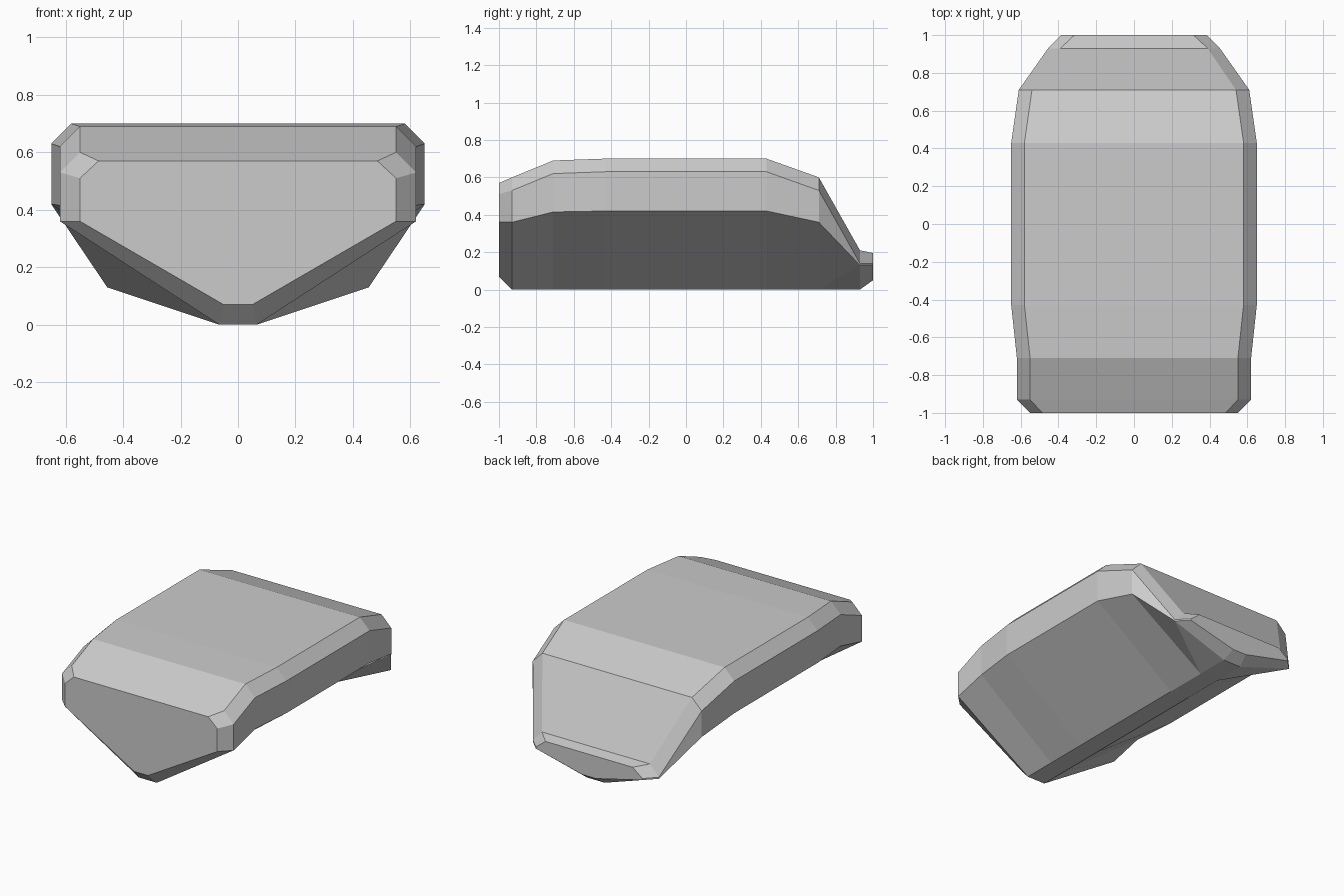
import bpy, bmesh

if "Cube" in bpy.data.objects:
    bpy.data.objects.remove(bpy.data.objects["Cube"])

# Hull stations: y, keel half-width, keel z, side half-width,
# side bottom z, side top z, deck half-width, deck z
stations = [
    (-1.00, 0.050, 0.07, 0.550, 0.360, 0.51, 0.485, 0.570),
    (-0.93, 0.065, 0.00, 0.620, 0.360, 0.53, 0.550, 0.600),
    (-0.71, 0.065, 0.00, 0.620, 0.415, 0.62, 0.550, 0.690),
    (-0.43, 0.065, 0.00, 0.650, 0.420, 0.63, 0.580, 0.700),
    (0.43, 0.065, 0.00, 0.650, 0.420, 0.63, 0.580, 0.700),
    (0.71, 0.065, 0.00, 0.610, 0.360, 0.53, 0.540, 0.600),
    (0.93, 0.065, 0.00, 0.455, 0.130, 0.14, 0.390, 0.210),
    (1.00, 0.050, 0.05, 0.385, 0.130, 0.14, 0.315, 0.195),
]


def ring(bm, y, keel, keel_z, side, low_z, high_z, deck, deck_z):
    """One mirrored cross-section, counter-clockwise seen from the front."""
    right = [(keel, keel_z), (side, low_z), (side, high_z), (deck, deck_z)]
    outline = right + [(-x, z) for x, z in reversed(right)]
    return [bm.verts.new((x, y, z)) for x, z in outline]


bm = bmesh.new()
rings = [ring(bm, *s) for s in stations]

# Skin between the stations
for i, (a, b) in enumerate(zip(rings, rings[1:])):
    for j in range(8):
        k = (j + 1) % 8
        if i == 5 and j in (0, 6):
            # Twisted belly panels at the tail fold outward
            p, q = (j, k) if j == 0 else (k, j)
            bm.faces.new((a[p], a[q], b[q]))
            bm.faces.new((a[p], b[q], b[p]))
        else:
            bm.faces.new((a[j], a[k], b[k], b[j]))

# End caps
bm.faces.new(rings[0])
bm.faces.new(rings[-1])
bmesh.ops.recalc_face_normals(bm, faces=bm.faces)

mesh = bpy.data.meshes.new("hull_shell")
bm.to_mesh(mesh)
bm.free()
bpy.context.collection.objects.link(bpy.data.objects.new("hull_shell", mesh))
